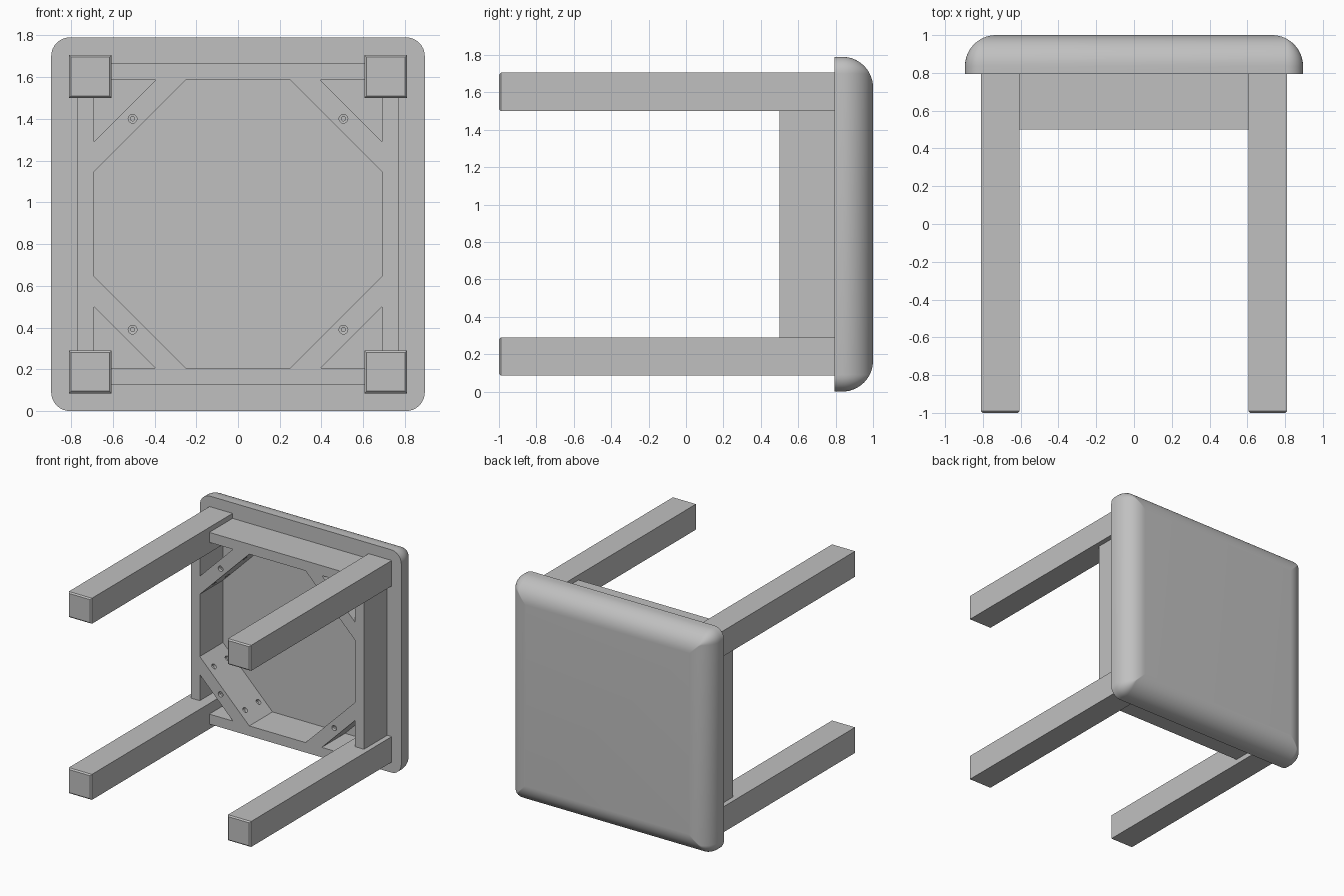
import bpy, bmesh, math
from mathutils import Vector, Matrix

if "Cube" in bpy.data.objects:
    bpy.data.objects.remove(bpy.data.objects["Cube"])

MID = 0.895          # height of the stool's axis, also half the seat width
SEAT_Y = 0.795       # underside of the seat
APRON_Y = 0.5        # free edge of aprons and braces

grey = bpy.data.materials.new("plain grey")
grey.use_nodes = True
grey.diffuse_color = (0.53, 0.53, 0.53, 1)
grey.node_tree.nodes["Principled BSDF"].inputs["Base Color"].default_value = grey.diffuse_color


def finish(bm, name):
    """Turn a bmesh into an object with smooth curves and sharp edges."""
    bmesh.ops.recalc_face_normals(bm, faces=bm.faces)
    mesh = bpy.data.meshes.new(name)
    bm.to_mesh(mesh)
    bm.free()
    mesh.materials.append(grey)
    mesh.shade_smooth()
    mesh.set_sharp_from_angle(angle=math.radians(30))
    obj = bpy.data.objects.new(name, mesh)
    bpy.context.collection.objects.link(obj)
    return obj


def loft(bm, rings):
    """Skin a list of closed point rings and cap both ends."""
    loops = [[bm.verts.new(p) for p in ring] for ring in rings]
    for a, b in zip(loops, loops[1:]):
        for i in range(len(a)):
            j = (i + 1) % len(a)
            bm.faces.new((a[i], a[j], b[j], b[i]))
    bm.faces.new(loops[0])
    bm.faces.new(loops[-1])


def box(x, y, z):
    bm = bmesh.new()
    loft(bm, [[(x[0], d, z[0]), (x[1], d, z[0]), (x[1], d, z[1]), (x[0], d, z[1])] for d in y])
    return bm


# Seat: rounded square with a full round on the outer edge
def rounded_square(half, radius, y, steps=8):
    ring = []
    for quarter in range(4):
        turn = quarter * math.pi / 2
        c = half - radius
        cx, cz = [(c, c), (-c, c), (-c, -c), (c, -c)][quarter]
        for s in range(steps + 1):
            a = turn + s / steps * math.pi / 2
            ring.append((cx + radius * math.cos(a), y, MID + cz + radius * math.sin(a)))
    return ring


ROUND, STEPS = 0.165, 14
rings = [rounded_square(MID, 0.09, SEAT_Y)]
for s in range(STEPS + 1):
    a = s / STEPS * math.pi / 2
    inset = ROUND * (1 - math.cos(a))
    rings.append(rounded_square(MID - inset, max(0.09 - inset, 0.004), 1 - ROUND + ROUND * math.sin(a)))
bm = bmesh.new()
loft(bm, rings)
finish(bm, "seat")


# Screw hole cutter: wide counterbore followed by a narrow shaft
def add_screw_hole(bm, point, direction, depth):
    rot = Vector((0, 0, 1)).rotation_difference(Vector(direction)).to_matrix()
    rings = []
    for r, d in ((0.021, -0.02), (0.021, 0.025), (0.01, 0.026), (0.01, depth)):
        ring = [Vector((r * math.cos(k * math.tau / 20), r * math.sin(k * math.tau / 20), d)) for k in range(20)]
        rings.append([Vector(point) + rot @ p for p in ring])
    loft(bm, rings)


def make_brace(sx, sz, name):
    def at(x, y, z):
        return (sx * x, y, MID + sz * z)

    # Trapezoid across the corner
    bm = bmesh.new()
    outline = [(0.69, 0.25), (0.69, 0.395), (0.395, 0.69), (0.25, 0.69)]
    loft(bm, [[at(x, y, z) for x, z in outline] for y in (APRON_Y, SEAT_Y)])
    brace = finish(bm, name)

    # One hole through the edge, four through the slanted face
    bm = bmesh.new()
    add_screw_hole(bm, at(0.505, APRON_Y, 0.505), (0, 1, 0), 0.25)
    for t in (0.082, 0.358):
        for y in (0.565, 0.735):
            add_screw_hole(bm, at(0.69 - t, y, 0.25 + t), Vector((sx, 0, sz)).normalized(), 0.2)
    cutter = finish(bm, name + "_cutter")
    cutter.hide_render = True

    mod = brace.modifiers.new("holes", "BOOLEAN")
    mod.operation, mod.solver, mod.object = "DIFFERENCE", "EXACT", cutter
    graph = bpy.context.evaluated_depsgraph_get()
    mesh = bpy.data.meshes.new_from_object(brace.evaluated_get(graph))
    brace.modifiers.clear()
    brace.data = mesh
    mesh.shade_smooth()
    mesh.set_sharp_from_angle(angle=math.radians(30))
    bpy.data.objects.remove(cutter)


# Legs with a small chamfer round the foot, and corner braces
for sx, side in ((1, "left"), (-1, "right")):
    for sz, level in ((1, "upper"), (-1, "lower")):
        xs = sorted((sx * 0.605, sx * 0.81))
        zs = sorted((MID + sz * 0.605, MID + sz * 0.81))
        bm = box(xs, (-1, SEAT_Y), zs)
        foot = [e for e in bm.edges if all(v.co.y < 0 for v in e.verts)]
        bmesh.ops.bevel(bm, geom=foot, offset=0.01, segments=1, affect="EDGES")
        finish(bm, f"{level}_{side}_leg")
        make_brace(sx, sz, f"{level}_{side}_brace")

# Aprons between the legs
for quarter, name in enumerate(("upper", "right", "lower", "left")):
    bm = box((-0.605, 0.605), (APRON_Y, SEAT_Y), (0.69, 0.77))
    turn = Matrix.Rotation(-quarter * math.pi / 2, 4, "Y")
    bmesh.ops.transform(bm, matrix=Matrix.Translation((0, 0, MID)) @ turn, verts=bm.verts)
    finish(bm, name + "_apron")
